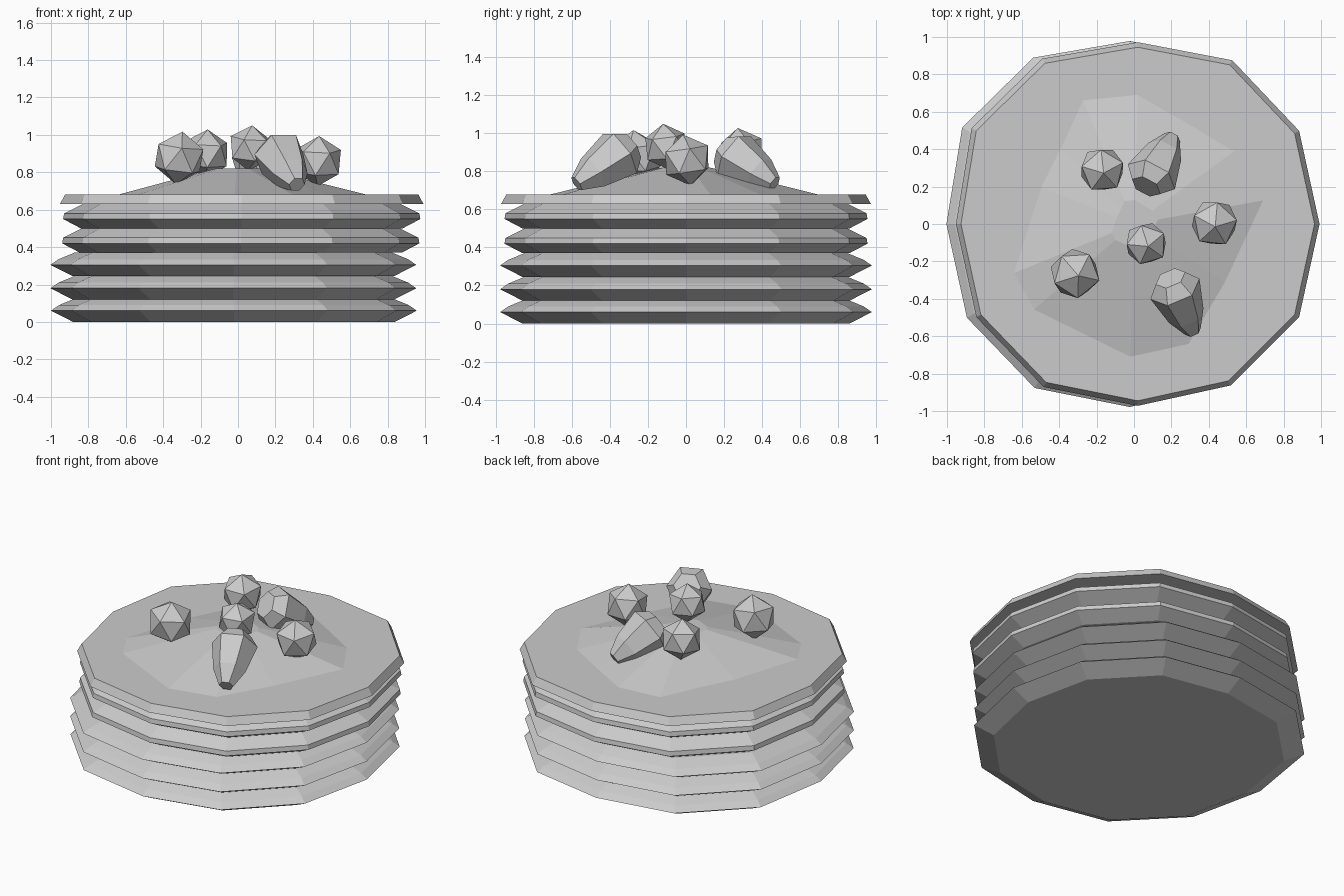
import bpy, bmesh
from math import sin, cos, pi
from mathutils import Vector, Matrix

if "Cube" in bpy.data.objects:
    bpy.data.objects.remove(bpy.data.objects["Cube"])

# slightly uneven twelve-sided outline shared by all pancakes
OUTLINE = [1, 1.025, 1.04, 1, 1.05, 1.055, 1, 1.025, 1.035, 1, 1.025, 1.025]


def finish(name, bm):
    bmesh.ops.recalc_face_normals(bm, faces=bm.faces)
    mesh = bpy.data.meshes.new(name)
    bm.to_mesh(mesh)
    bm.free()
    ob = bpy.data.objects.new(name, mesh)
    bpy.context.collection.objects.link(ob)
    return ob


def loft(name, rings):
    """Bridge equal-length rings of points and cap both ends."""
    bm = bmesh.new()
    loops = [[bm.verts.new(p) for p in ring] for ring in rings]
    n = len(loops[0])
    for a, b in zip(loops, loops[1:]):
        for i in range(n):
            j = (i + 1) % n
            bm.faces.new((a[i], a[j], b[j], b[i]))
    bm.faces.new(loops[0][::-1])
    bm.faces.new(loops[-1])
    return finish(name, bm)


def pancake(name, cx, base, profile):
    loft(name, [[(cx + r * k * cos(i * pi / 6), r * k * sin(i * pi / 6), base + z)
                 for i, k in enumerate(OUTLINE)] for r, z in profile])


# pancake stack
LOW = [(.86, 0), (.978, .06), (.935, .09), (.85, .125)]
HIGH = [(.86, 0), (.955, .05), (.95, .08), (.85, .13)]
for n, (cx, base, prof) in enumerate([(-.022, 0, LOW), (-.025, .12, LOW), (-.025, .245, LOW),
                                      (.015, .37, HIGH), (.02, .50, HIGH)]):
    pancake(f"pancake_{n + 1}", cx, base, prof)
pancake("top_pancake", .02, .63, [(.972, 0), (.945, .05)])

# cream mound on top: irregular rim, mid ring and peak
rim = [(.71, .13), (.55, .4), (.3, .55), (.02, .71), (-.28, .68), (-.4, .42),
       (-.51, .2), (-.66, -.27), (-.55, -.47), (-.02, -.73), (.3, -.66), (.5, -.32)]
loft("cream", [[(x, y, .675) for x, y in rim],
               [(x * .55, y * .55, .755) for x, y in rim],
               [(x * .18, y * .18, .82) for x, y in rim]])

# blueberries
for n, (x, y, z, r, spin) in enumerate([(.43, .005, .86, .135, .2), (.065, -.105, .93, .122, .6),
                                        (-.315, -.265, .877, .142, 1.0), (-.17, .29, .9, .13, .4)]):
    bm = bmesh.new()
    bmesh.ops.create_icosphere(bm, subdivisions=1, radius=r,
                               matrix=Matrix.Translation((x, y, z)) @ Matrix.Rotation(spin, 4, 'Z')
                               @ Matrix.Rotation(.15, 4, 'X'))
    finish(f"blueberry_{n + 1}", bm)


# strawberries: six-sided tapered fruit from blunt end to tip
def strawberry(name, blunt, tip):
    blunt, tip = Vector(blunt), Vector(tip)
    q = (tip - blunt).to_track_quat('Z', 'Y')
    loft(name, [[blunt.lerp(tip, t) + q @ Vector((r * cos(i * pi / 3), r * sin(i * pi / 3), 0))
                 for i in range(6)]
                for t, r in [(0, .085), (.2, .142), (.7, .1), (1, .045)]])


strawberry("strawberry_front", (.195, -.29, .935), (.315, -.575, .735))
strawberry("strawberry_back", (.065, .2, .915), (.205, .465, .735))
